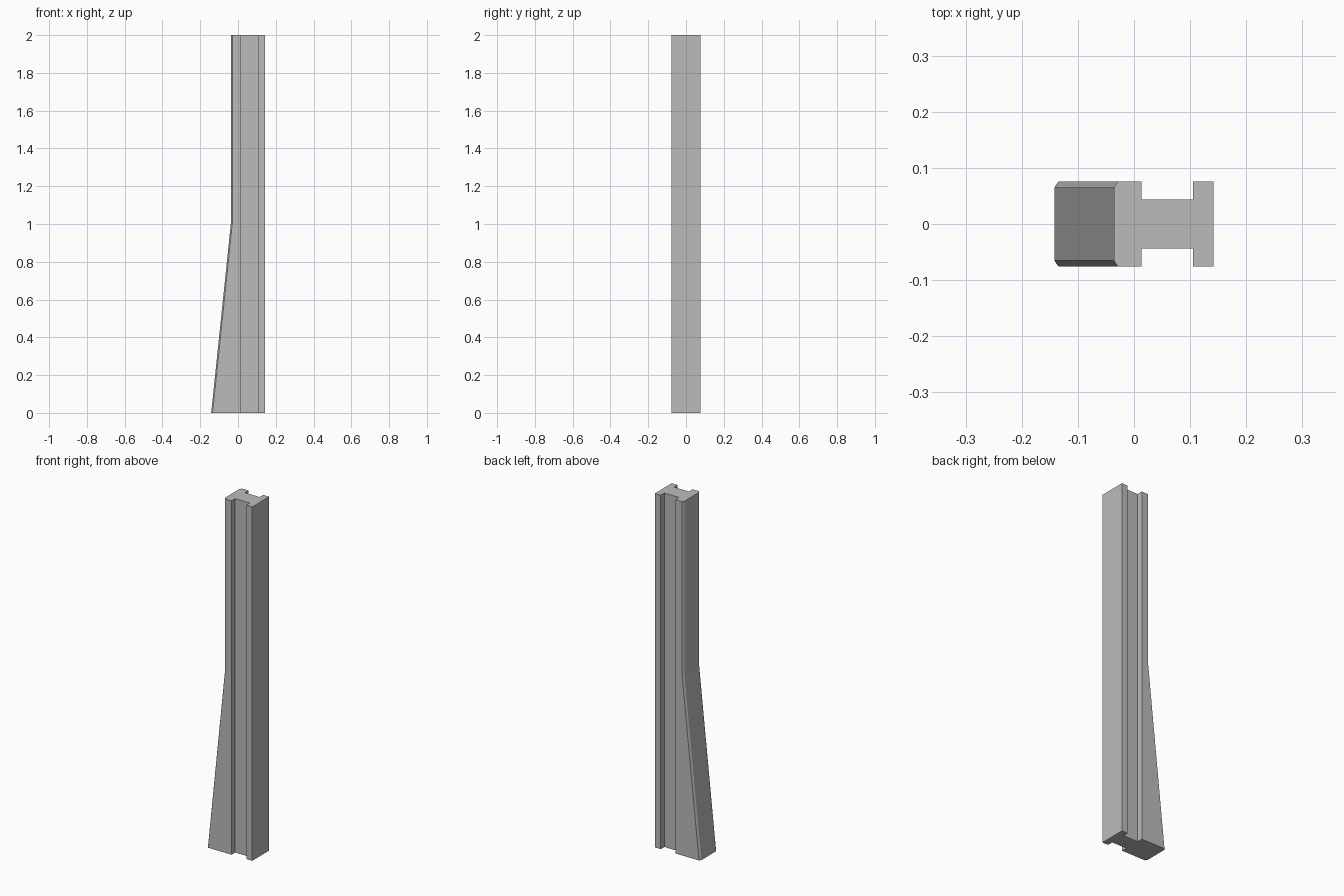
import bpy
import bmesh

cube = bpy.data.objects.get("Cube")
if cube:
    bpy.data.objects.remove(cube, do_unlink=True)

# Plain grey material
grey = bpy.data.materials.new("plain grey")
grey.use_nodes = True
colour = (0.5, 0.5, 0.5, 1)
grey.diffuse_color = colour
grey.node_tree.nodes["Principled BSDF"].inputs["Base Color"].default_value = colour

FLANGE, WEB, CHAMFER = 0.076, 0.044, 0.065


def section(outer_x):
    """I-shaped outline, with chamfered corners on the outer flange."""
    half = [(outer_x, CHAMFER), (outer_x + 0.0075, FLANGE),
            (0.013, FLANGE), (0.013, WEB),
            (0.105, WEB), (0.105, FLANGE), (0.142, FLANGE)]
    return half + [(x, -y) for x, y in reversed(half)]


# Post: straight upper shaft, outer flange flaring out toward the foot
bm = bmesh.new()
rings = [[bm.verts.new((x, y, z)) for x, y in section(outer)]
         for z, outer in ((0, -0.142), (1.02, -0.036), (2, -0.036))]
for low, high in zip(rings, rings[1:]):
    for i in range(len(low)):
        j = (i + 1) % len(low)
        bm.faces.new((low[i], low[j], high[j], high[i]))
bm.faces.new(rings[0])
bm.faces.new(rings[-1])
# Merge the flat sides that run straight through the bend
bmesh.ops.recalc_face_normals(bm, faces=bm.faces)

mesh = bpy.data.meshes.new("flared_post")
bm.to_mesh(mesh)
bm.free()
mesh.materials.append(grey)
post = bpy.data.objects.new("flared_post", mesh)
bpy.context.collection.objects.link(post)
